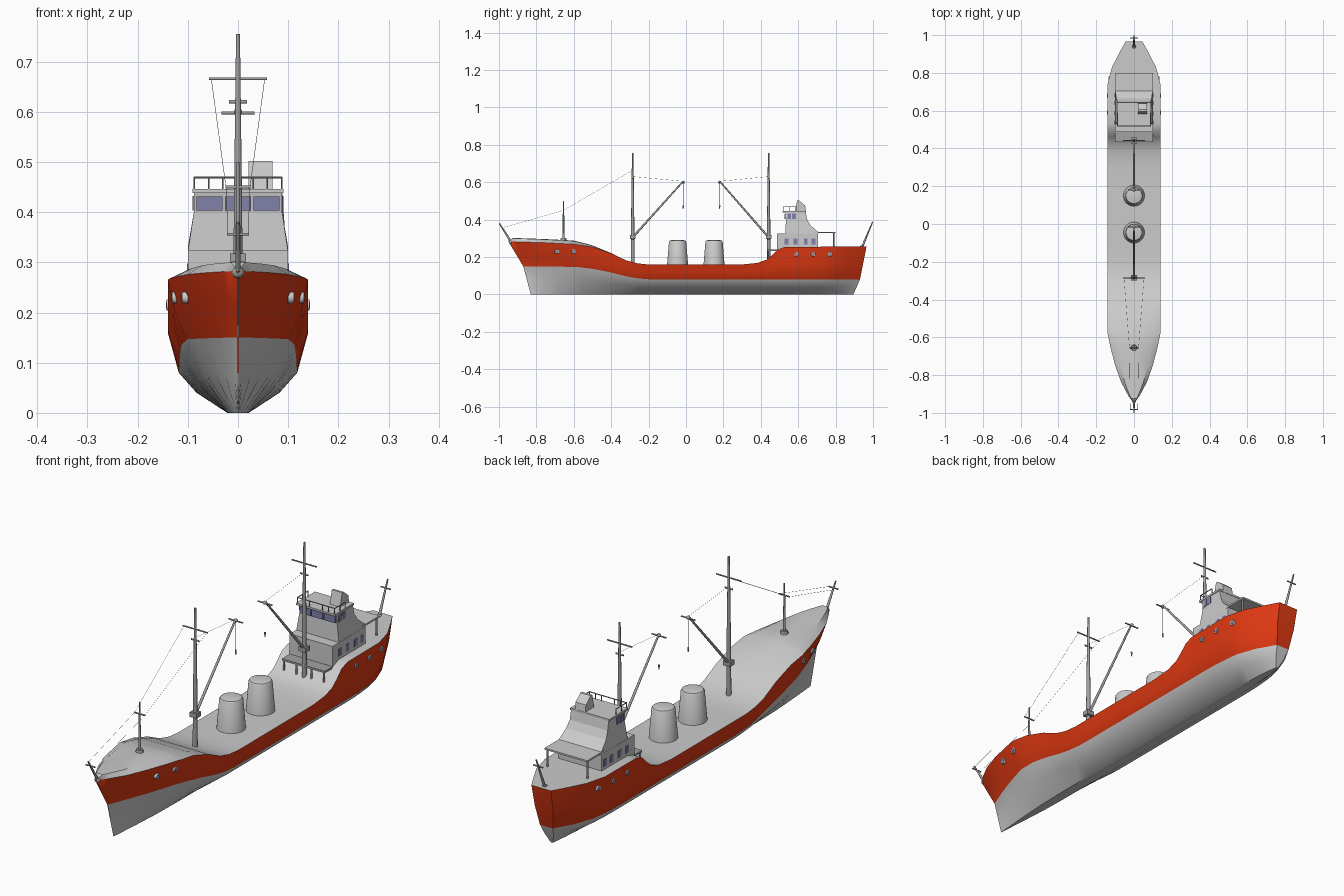
import bpy, bmesh, math
from mathutils import Vector

if "Cube" in bpy.data.objects:
    bpy.data.objects.remove(bpy.data.objects["Cube"])


def material(name, rgb):
    m = bpy.data.materials.new(name)
    m.diffuse_color = (*rgb, 1)
    m.use_nodes = True
    m.node_tree.nodes["Principled BSDF"].inputs["Base Color"].default_value = m.diffuse_color
    return m


RED = material("red_orange_paint", (0.74, 0.04, 0.006))
PALE = material("pale_grey_paint", (0.6, 0.6, 0.6))
STEEL = material("mid_grey_steel", (0.36, 0.36, 0.36))
GLASS = material("blue_grey_glass", (0.22, 0.22, 0.4))


def make(name, bm, mats, smooth=None):
    bmesh.ops.recalc_face_normals(bm, faces=bm.faces)
    me = bpy.data.meshes.new(name)
    bm.to_mesh(me)
    bm.free()
    for m in mats:
        me.materials.append(m)
    ob = bpy.data.objects.new(name, me)
    bpy.context.collection.objects.link(ob)
    if smooth:
        bpy.context.view_layer.objects.active = ob
        ob.select_set(True)
        bpy.ops.object.shade_smooth_by_angle(angle=math.radians(smooth))
        ob.select_set(False)
    return ob


def rod(name, a, b, r1, r2=None, mat=STEEL, seg=10):
    a, b = Vector(a), Vector(b)
    d = b - a
    bm = bmesh.new()
    bmesh.ops.create_cone(bm, cap_ends=True, segments=seg, radius1=r1,
                          radius2=r1 if r2 is None else r2, depth=d.length)
    q = Vector((0, 0, 1)).rotation_difference(d)
    for v in bm.verts:
        v.co = q @ v.co + (a + b) / 2
    return make(name, bm, [mat], 40)


def box(name, lo, hi, mat):
    bm = bmesh.new()
    bmesh.ops.create_cube(bm, size=1)
    for v in bm.verts:
        v.co = [lo[i] + (v.co[i] + 0.5) * (hi[i] - lo[i]) for i in range(3)]
    return make(name, bm, [mat])


def ball(name, c, r):
    bm = bmesh.new()
    bmesh.ops.create_uvsphere(bm, u_segments=12, v_segments=8, radius=r)
    bmesh.ops.translate(bm, verts=bm.verts, vec=c)
    return make(name, bm, [STEEL], 60)


def prism(name, profile, width, mat, shift=0):
    """Side profile (y, z) spanned across x, half width depending on z."""
    bm = bmesh.new()
    sides = [[bm.verts.new((s * width(z) + shift, y, z)) for y, z in profile] for s in (-1, 1)]
    n = len(profile)
    for side in sides:
        bm.faces.new(side)
    for i in range(n):
        j = (i + 1) % n
        bm.faces.new((sides[0][i], sides[0][j], sides[1][j], sides[1][i]))
    return make(name, bm, [mat])


def interp(table, t):
    if t <= table[0][0]:
        return table[0][1]
    for (a, u), (b, v) in zip(table, table[1:]):
        if t <= b:
            return u + (v - u) * (t - a) / (b - a)
    return table[-1][1]


# Hull curves along the length
SHEER = [(-.95, .283), (-.75, .276), (-.6, .268), (-.5, .253), (-.4, .22), (-.32, .182), (-.26, .166),
         (-.2, .16), (.3, .16), (.38, .168), (.43, .185), (.46, .21), (.49, .24), (.53, .254), (.965, .256)]
LINE = [(-.87, .15), (-.6, .147), (-.5, .137), (-.4, .117), (-.3, .092), (-.22, .081), (-.15, .08), (.95, .08)]
WIDE = [(-.95, .001), (-.91, .03), (-.84, .068), (-.75, .1), (-.65, .126), (-.58, .14),
        (.74, .14), (.83, .117), (.93, .065), (.965, .045)]
WLINE = [(-.95, .001), (-.85, .034), (-.7, .078), (-.6, .1), (-.48, .114), (-.3, .118),
         (.65, .118), (.78, .108), (.88, .075), (.965, .03)]
RISE = [(-.95, .0), (-.925, .018), (-.6, .018), (-.45, .004), (-.38, 0), (1, 0)]
STEM = [(0, -.83), (.15, -.87), (.283, -.95)]
STERN = [(0, .895), (.08, .93), (.256, .965)]


def station(y):
    zs, zl = interp(SHEER, y), interp(LINE, y)
    ws, wl = interp(WIDE, y), interp(WLINE, y)
    f = min(.85, max(.5, .5 + .35 * (zs - zl - .08) / .1))
    mid = wl + (ws - wl) * f
    pts = [(0, 0), (.18 * wl, 0), (.7 * wl, zl / 2), (wl, zl), (mid, (zl + zs) / 2), (ws, zs),
           (ws * .72, zs + interp(RISE, y)), (0, zs + interp(RISE, y) * 1.1)]
    out = []
    for i, (x, z) in enumerate(pts):
        yy = y
        if y < -.5 and i < 6:
            yy = -.5 + (y + .5) / .45 * (-.5 - interp(STEM, z)) 
        elif y > .5 and i < 6:
            yy = .5 + (y - .5) / .465 * (interp(STERN, z) - .5)
        out.append((x, yy, z))
    return out


# Hull with deck
bm = bmesh.new()
ys = sorted({p[0] for t in (SHEER, WIDE, RISE) for p in t if -.95 <= p[0] <= .965} | {-.15, 0, .15, .6, .67, .79, .88})
for s in (-1, 1):
    rows = [[bm.verts.new((s * x, y, z)) for x, y, z in station(v)] for v in ys]
    for a, b in zip(rows, rows[1:]):
        for i in range(7):
            f = bm.faces.new((a[i], a[i + 1], b[i + 1], b[i]))
            f.material_index = 1 if i in (3, 4) else 0
    low = bm.faces.new(rows[-1][:4] + [bm.verts.new((0, rows[-1][3].co.y, rows[-1][3].co.z))])
    top = bm.faces.new([low.verts[4]] + rows[-1][3:6] + [rows[-1][7]])
    top.material_index = 1
bmesh.ops.remove_doubles(bm, verts=bm.verts, dist=.0003)
make("hull", bm, [PALE, RED], 35)

# Hull portholes, set on the skin
for y, z in ((-.69, .23), (-.6, .23), (.59, .215), (.68, .215), (.77, .215)):
    zs, zl = interp(SHEER, y), interp(LINE, y)
    st = station(y)
    lo, hi = (st[4], st[5]) if z > st[4][2] else (st[3], st[4])
    x = lo[0] + (hi[0] - lo[0]) * (z - lo[2]) / (hi[2] - lo[2])
    for s in (-1, 1):
        rod("porthole_rim", (s * (x - .008), y, z), (s * (x + .004), y, z), .013, .011, PALE, 14)
        rod("porthole_glass", (s * x, y, z), (s * (x + .005), y, z), .007, None, GLASS, 12)

# Tapered cargo tanks with slightly domed tops
for y in (-.045, .15):
    bm = bmesh.new()
    rings = []
    for r, z in ((.057, .15), (.046, .282), (.042, .288), (.022, .292)):
        rings.append([bm.verts.new((r * math.cos(k * math.pi / 16), y + r * math.sin(k * math.pi / 16), z))
                      for k in range(32)])
    for a, b in zip(rings, rings[1:]):
        for k in range(32):
            bm.faces.new((a[k], a[k - 1], b[k - 1], b[k]))
    bm.faces.new(rings[-1])
    make("cargo_tank", bm, [PALE], 40)

# Deckhouse: lower block, wheelhouse, roof, funnel
prism("lower_house", [(.487, .24), (.487, .325), (.705, .325), (.705, .24)], lambda z: .1, PALE)
WH = lambda z: .1 if z < .33 else .1 - .012 * min(1, (z - .33) / .07)
prism("wheelhouse", [(.53, .32), (.535, .4), (.53, .44), (.64, .44), (.648, .4), (.665, .37), (.705, .335),
                     (.705, .32)], WH, PALE)
box("roof", (-.091, .516, .438), (.091, .642, .446), PALE)
prism("funnel", [(.58, .44), (.595, .502), (.605, .502), (.637, .475), (.642, .44)], lambda z: .024, PALE, .045)

# Windows
for x, w in ((-.057, .026), (0, .026), (.057, .026)):
    box("front_window", (x - w, .527, .403), (x + w, .534, .431), GLASS)
for s in (-1, 1):
    for y in (.552, .577):
        box("side_window", (s * .089 - .002, y - .01, .403), (s * .089 + .002, y + .01, .432), GLASS)
    for y in (.537, .585, .64, .682):
        box("house_window", (s * .1 - .002, y - .01, .268), (s * .1 + .002, y + .01, .298), GLASS)

# Aft canopy on posts
box("canopy", (-.1, .69, .328), (.1, .8, .335), PALE)
for s in (-1, 1):
    rod("canopy_post", (s * .093, .79, .25), (s * .093, .79, .33), .004)

# Roof railing
for s in (-1, 1):
    for y in (.52, .555, .59):
        rod("rail_post", (s * .087, y, .44), (s * .087, y, .47), .0018, seg=6)
    rod("side_rail", (s * .087, .52, .469), (s * .087, .59, .469), .002, seg=6)
    for x in (.03, .058):
        rod("rail_post", (s * x, .52, .44), (s * x, .52, .47), .0018, seg=6)
rod("front_rail", (-.087, .52, .469), (.087, .52, .469), .002, seg=6)

# Working platform ahead of the house
box("platform", (-.1, .435, .232), (.1, .49, .24), STEEL)
for s in (-1, 1):
    for x in (.035, .094):
        rod("platform_post", (s * x, .44, .16), (s * x, .44, .235), .004)

# Cargo masts with booms, crossbars, hooks
for y, tip in ((-.285, -.015), (.442, .18)):
    rod("mast", (0, y, .15), (0, y, .4), .01, .0085, STEEL, 14)
    rod("topmast", (0, y, .4), (0, y, .755), .0085, .004, STEEL, 14)
    rod("long_crossbar", (-.058, y, .666), (.058, y, .666), .003)
    rod("short_crossbar", (-.018, y, .62), (.018, y, .62), .0035)
    ball("boom_joint", (0, y, .305), .014)
    box("winch", (-.016, y - .015, .298), (.016, y + .015, .318), STEEL)
    rod("boom", (0, y, .305), (0, tip, .605), .006, .004)
    rod("boom_crossbar", (-.033, tip, .598), (.033, tip, .598), .003)
    ball("boom_tip", (0, tip, .6), .008)
    rod("hook", (0, tip, .457), (0, tip, .475), .002, .004)
    rod("hook_wire", (0, tip, .475), (0, tip, .6), .0005, seg=4)
    rod("topping_wire", (0, tip, .605), (0, y, .63), .0005, seg=4)

# Signal mast on the foredeck
rod("signal_mast", (0, -.655, .28), (0, -.655, .5), .006, .003)
rod("signal_mast_foot", (0, -.655, .28), (0, -.655, .302), .018, .014)
rod("signal_crossbar", (-.025, -.655, .45), (.025, -.655, .45), .003)

# Leaning staffs at bow and stern
for name, a, b in (("bow", (0, -.935, .28), (0, -.998, .38)), ("stern", (0, .94, .25), (0, .998, .388))):
    rod(name + "_staff", a, b, .006, .003)
    y = a[1] + (b[1] - a[1]) * .76
    z = a[2] + (b[2] - a[2]) * .76
    rod(name + "_staff_crossbar", (-.022, y, z), (.022, y, z), .003)
    ball(name + "_staff_foot", a, .012)

# Rigging wires
for s in (-1, 1):
    rod("fore_wire", (s * .053, -.285, .664), (s * .024, -.655, .45), .0005, seg=4)
    rod("bow_wire", (s * .024, -.655, .45), (s * .02, -.98, .357), .0005, seg=4)
